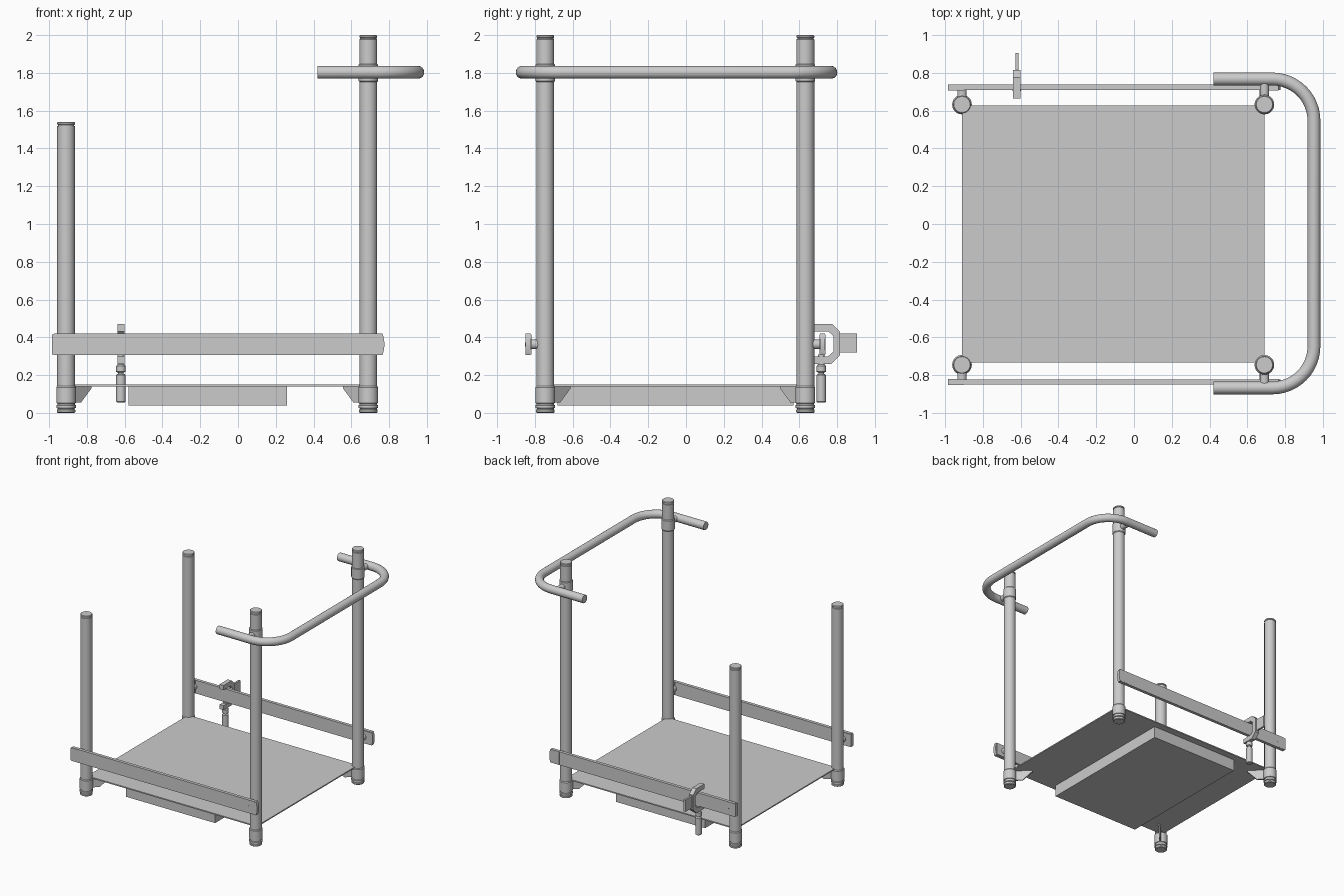
import bpy, bmesh, math
from mathutils import Vector, Matrix

if "Cube" in bpy.data.objects:
    bpy.data.objects.remove(bpy.data.objects["Cube"])

XS, YS = (-0.91, 0.69), (-0.745, 0.632)   # post centres


def finish(name, bm, smooth=True):
    bmesh.ops.recalc_face_normals(bm, faces=bm.faces)
    me = bpy.data.meshes.new(name)
    bm.to_mesh(me)
    bm.free()
    ob = bpy.data.objects.new(name, me)
    bpy.context.collection.objects.link(ob)
    if smooth:
        bpy.context.view_layer.objects.active = ob
        ob.select_set(True)
        bpy.ops.object.shade_smooth_by_angle(angle=math.radians(35))
        ob.select_set(False)
    return ob


def lathe(name, profile, loc, axis='Z', n=32):
    """Closed turned solid from (radius, height) pairs."""
    bm = bmesh.new()
    rings = [[bm.verts.new((r * math.cos(2 * math.pi * i / n), r * math.sin(2 * math.pi * i / n), h))
              for i in range(n)] for r, h in profile]
    for a, b in zip(rings, rings[1:]):
        for i in range(n):
            bm.faces.new((a[i], a[(i + 1) % n], b[(i + 1) % n], b[i]))
    bm.faces.new(rings[0])
    bm.faces.new(rings[-1])
    if axis == 'Y':
        bm.transform(Matrix.Rotation(-math.pi / 2, 4, 'X'))
    bm.transform(Matrix.Translation(loc))
    return finish(name, bm)


def rod_y(name, x, y0, y1, z, r):
    return lathe(name, [(r, min(y0, y1)), (r, max(y0, y1))], (x, 0, z), 'Y', 24)


def prism(name, pts, offset, smooth=False):
    """Extrude a 3D polygon along an offset vector."""
    bm = bmesh.new()
    f = bm.faces.new([bm.verts.new(p) for p in pts])
    ext = bmesh.ops.extrude_face_region(bm, geom=[f])
    bmesh.ops.translate(bm, verts=[v for v in ext['geom'] if isinstance(v, bmesh.types.BMVert)], vec=offset)
    return finish(name, bm, smooth)


def box(name, x0, x1, y0, y1, z0, z1):
    return prism(name, [(x0, y0, z0), (x1, y0, z0), (x1, y1, z0), (x0, y1, z0)], (0, 0, z1 - z0))


# posts with grooved feet, lower sockets and grooved end caps
for x in XS:
    side = "short" if x < 0 else "tall"
    top = 1.54 if x < 0 else 2.0
    for y in YS:
        where = "front" if y < 0 else "back"
        lathe(f"{side}_post_{where}", [
            (0.044, 0), (0.049, 0.004), (0.049, 0.016), (0.045, 0.019), (0.045, 0.024),
            (0.052, 0.027), (0.052, 0.04), (0.046, 0.043), (0.046, 0.05),
            (0.052, 0.052), (0.052, 0.135), (0.047, 0.142), (0.047, top - 0.022),
            (0.043, top - 0.02), (0.043, top - 0.015), (0.047, top - 0.013),
            (0.047, top - 0.004), (0.043, top)], (x, y, 0))
        # diagonal gusset under the platform corner
        d = Vector((-math.copysign(1, x), -math.copysign(1, y), 0))
        nrm = Vector((-d.y, d.x, 0)).normalized() * 0.012
        base = Vector((x, y, 0)) - nrm / 2
        prism(f"corner_gusset_{side}_{where}", [
            base + d * a + Vector((0, 0, z)) for a, z in
            ((0.02, 0.055), (0.075, 0.055), (0.13, 0.13), (0.13, 0.142), (0.02, 0.142))], nrm)

# platform and the box slung beneath it
box("platform", XS[0], XS[1], -0.732, 0.628, 0.14, 0.15)
box("under_box", -0.58, 0.26, -0.68, 0.57, 0.04, 0.141)

# side rails with bowed ends, stems and bolts
for y, s, where in ((YS[0], -1, "front"), (YS[1], 1, "back")):
    inner, outer = y + s * 0.078, y + s * 0.105
    outline = []
    for sign in (1, -1):
        for i in range(9):
            t = -1 + i / 4
            outline.append((-0.105 + sign * (0.88 - 0.010 * t * t), inner, 0.3625 + sign * t * 0.0565))
    prism(f"side_rail_{where}", outline, (0, outer - inner, 0))
    for x in XS:
        e = -1 if x < 0 else 1
        rod_y(f"rail_stem_{where}", x, y, inner + s * 0.002, 0.3625, 0.025)
        rod_y(f"rail_bolt_{where}", x, outer - s * 0.002, outer + s * 0.002, 0.3625, 0.011)
        xa, xb = sorted((x - e * 0.01, x + e * 0.074))
        ya, yb = sorted((inner - s * 0.004, outer + s * 0.001))
        box(f"rail_end_plate_{where}", xa, xb, ya, yb, 0.31, 0.415)

# U-shaped push handle
R, xb, yb, yf = 0.22, 0.952, 0.767, -0.867
path = [(0.42, yf)]
for cy, a0 in ((yf + R, -90), (yb - R, 0)):
    for i in range(13):
        a = math.radians(a0 + i * 7.5)
        path.append((xb - R + R * math.cos(a), cy + R * math.sin(a)))
path.append((0.42, yb))
bm = bmesh.new()
rings = []
for k, p in enumerate(path):
    a, b = path[max(k - 1, 0)], path[min(k + 1, len(path) - 1)]
    t = Vector((b[0] - a[0], b[1] - a[1], 0)).normalized()
    side = Vector((-t.y, t.x, 0))
    rings.append([bm.verts.new(Vector((p[0], p[1], 1.803)) + 0.034 * (
        side * math.cos(j * math.pi / 12) + Vector((0, 0, math.sin(j * math.pi / 12))))) for j in range(24)])
for a, b in zip(rings, rings[1:]):
    for j in range(24):
        bm.faces.new((a[j], a[(j + 1) % 24], b[(j + 1) % 24], b[j]))
bm.faces.new(rings[0])
bm.faces.new(rings[-1])
finish("push_handle", bm)

# handle collars and connectors on the tall posts
for y, yh in ((YS[0], yf), (YS[1], yb)):
    lathe("handle_collar", [(0.047, 1.752), (0.052, 1.758), (0.052, 1.842), (0.047, 1.848)], (XS[1], y, 0))
    rod_y("handle_connector", XS[1], y, yh, 1.803, 0.024)

# C-clamp on the back rail
cx = -0.62
jaw = [(0.665, 0.47), (0.775, 0.47), (0.815, 0.43), (0.815, 0.305), (0.77, 0.26), (0.665, 0.26),
       (0.665, 0.298), (0.75, 0.298), (0.782, 0.325), (0.782, 0.405), (0.755, 0.43), (0.665, 0.43)]
prism("clamp_jaw", [(cx - 0.019, y, z) for y, z in jaw], (0.038, 0, 0))
box("clamp_plate", cx - 0.008, cx + 0.008, 0.8, 0.905, 0.32, 0.42)
lathe("clamp_screw", [
    (0.02, 0.055), (0.025, 0.06), (0.025, 0.2), (0.02, 0.205), (0.015, 0.207), (0.015, 0.213),
    (0.025, 0.218), (0.025, 0.248), (0.018, 0.256), (0.018, 0.31)], (cx, 0.716, 0), n=24)
